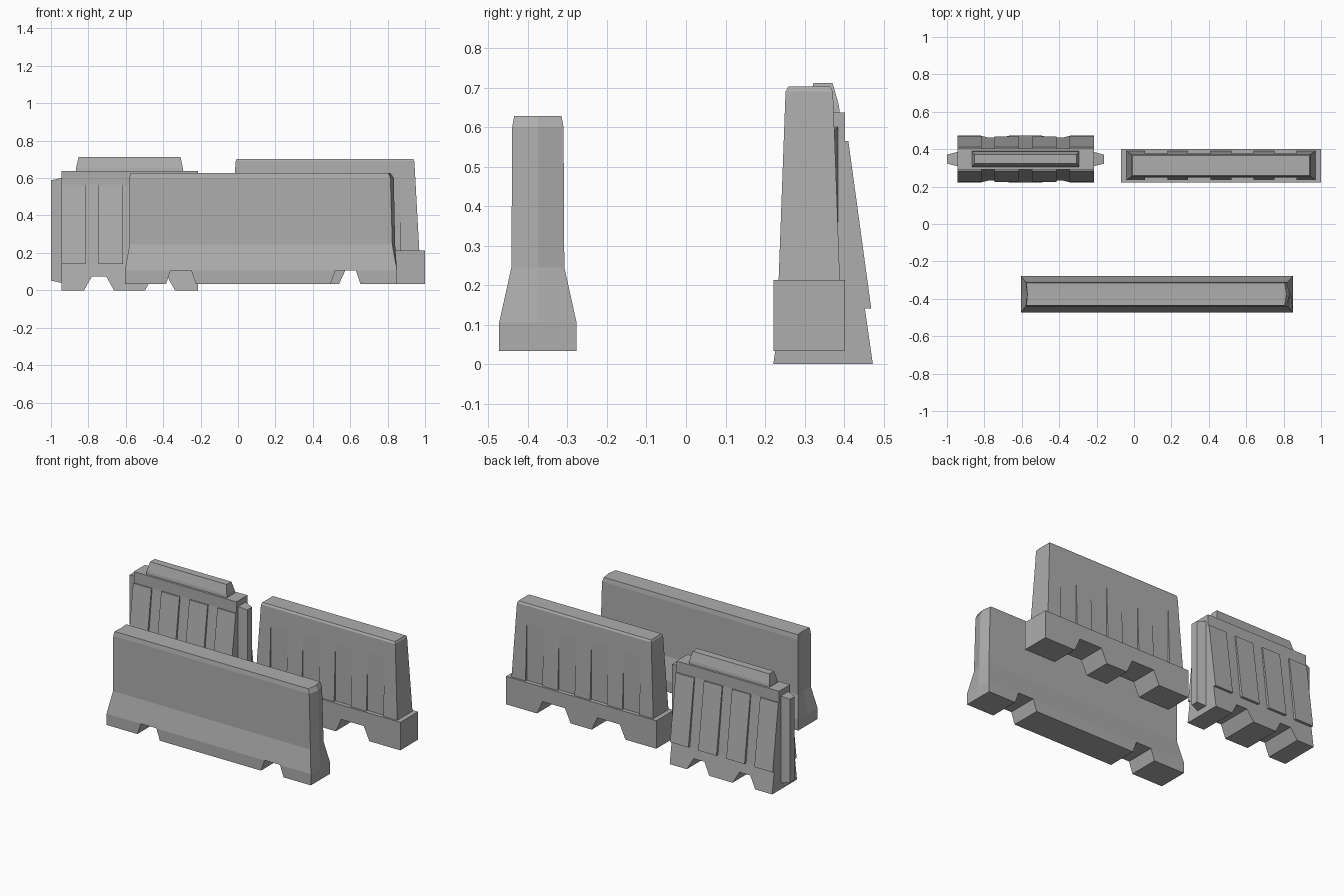
import bpy, bmesh

if "Cube" in bpy.data.objects:
    bpy.data.objects.remove(bpy.data.objects["Cube"])

grey = bpy.data.materials.new("concrete_grey")
grey.use_nodes = True
COLOR = (0.42, 0.42, 0.42, 1)
grey.diffuse_color = COLOR
grey.node_tree.nodes["Principled BSDF"].inputs["Base Color"].default_value = COLOR


def skin(name, rings):
    """Closed solid through a stack of equal-length point rings."""
    bm = bmesh.new()
    loops = [[bm.verts.new(p) for p in ring] for ring in rings]
    n = len(loops[0])
    for low, high in zip(loops, loops[1:]):
        for i in range(n):
            j = (i + 1) % n
            bm.faces.new((low[i], low[j], high[j], high[i]))
    bm.faces.new(loops[0][::-1])
    bm.faces.new(loops[-1])
    bmesh.ops.recalc_face_normals(bm, faces=bm.faces)
    mesh = bpy.data.meshes.new(name)
    bm.to_mesh(mesh)
    bm.free()
    mesh.materials.append(grey)
    obj = bpy.data.objects.new(name, mesh)
    bpy.context.collection.objects.link(obj)
    return obj


def loft(name, yc, levels):
    """Levels are (z, x min, x max, half depth)."""
    return skin(name, [[(a, yc - h, z), (b, yc - h, z), (b, yc + h, z), (a, yc + h, z)]
                       for z, a, b, h in levels])


def box(name, x0, x1, y0, y1, z0, z1):
    return loft(name, (y0 + y1) / 2, [(z, x0, x1, (y1 - y0) / 2) for z in (z0, z1)])


def cut(obj, cutters):
    """Subtract the cutters and bake the result."""
    for c in cutters:
        mod = obj.modifiers.new("cut", "BOOLEAN")
        mod.operation = "DIFFERENCE"
        mod.solver = "EXACT"
        mod.object = c
    bpy.context.view_layer.update()
    graph = bpy.context.evaluated_depsgraph_get()
    baked = bpy.data.meshes.new_from_object(obj.evaluated_get(graph))
    obj.modifiers.clear()
    obj.data = baked
    for c in cutters:
        bpy.data.objects.remove(c)


def foot_notch(yc, x0, x1, slant, z0, z1):
    """Trapezoid channel running through the base from front to back."""
    d = slant / (z1 - z0) * 0.05
    return loft("notch_cutter", yc, [(z0 - 0.05, x0 - d, x1 + d, 0.3),
                                     (z1, x0 + slant, x1 - slant, 0.3)])


# Long flared barrier with interlocking ends
YA = -0.375
levels = [(0.033, -0.605, 0.85, 0.098, 0), (0.105, -0.605, 0.85, 0.098, 0),
          (0.245, -0.58, 0.825, 0.067, 0.015), (0.6, -0.58, 0.815, 0.065, 0.018),
          (0.628, -0.575, 0.805, 0.06, 0.01)]
long_barrier = skin("long_barrier", [
    [(a, YA - h, z), (b, YA - h, z), (b + k, YA, z),
     (b, YA + h, z), (a, YA + h, z), (a + k / 2, YA, z)]
    for z, a, b, h, k in levels])
cut(long_barrier, [foot_notch(YA, x, x + 0.16, 0.025, 0.033, 0.106)
                   for x in (-0.385, 0.495)])

# Ribbed barrier on a box base
XB, YB = 0.465, 0.312
base = box("ribbed_barrier_base", XB - 0.535, XB + 0.535, YB - 0.09, YB + 0.09, 0.033, 0.213)
cut(base, [foot_notch(YB, XB + c - 0.12, XB + c + 0.12, 0.04, 0.033, 0.12)
           for c in (-0.195, 0.195)])
body = loft("ribbed_barrier_body", YB, [
    (0.2, XB - 0.505, XB + 0.505, 0.078), (0.69, XB - 0.478, XB + 0.478, 0.06),
    (0.702, XB - 0.472, XB + 0.472, 0.053)])
recesses = []
for i in range(4):
    x = XB + (i - 1.5) * 0.23
    for side in (-1, 1):
        y0, y1 = sorted((YB + side * 0.064, YB + side * 0.15))
        recesses.append(box("recess_cutter", x - 0.06, x + 0.06, y0, y1, 0.1, 0.66))
cut(body, recesses)

# Panelled barrier with a handle on top
XC, YC, W = -0.58, 0.347, 0.365
shell = loft("panelled_barrier_body", YC, [
    (0, XC - W, XC + W, 0.126), (0.14, XC - W, XC + W, 0.106),
    (0.565, XC - W, XC + W, 0.056), (0.637, XC - W, XC + W, 0.056)])
cut(shell, [foot_notch(YC, XC + c - 0.08, XC + c + 0.08, 0.042, 0, 0.075)
            for c in (-0.163, 0.163)])
loft("panelled_barrier_handle", YC, [
    (0.63, XC - 0.288, XC + 0.288, 0.043), (0.655, XC - 0.285, XC + 0.285, 0.04),
    (0.712, XC - 0.273, XC + 0.273, 0.024)])

# Raised sloping panels on both faces
for i in range(4):
    x = XC + (i - 1.5) * 0.2
    for side, face in ((-1, "front"), (1, "back")):
        skin(f"raised_panel_{face}_{i + 1}", [
            [(x + dx, YC + side * y, z)
             for y, z in ((0.1, 0.14), (0.122, 0.14), (0.064, 0.565), (0.05, 0.565))]
            for dx in (-0.065, 0.065)])

# Wedge-shaped connecting tongues at both ends
for side, end in ((-1, "right"), (1, "left")):
    skin(f"connecting_tongue_{end}", [
        [(XC + side * x, YC + dy * h, z)
         for dy, z in ((-1, z0), (1, z0), (1, z1), (-1, z1))]
        for x, h, z0, z1 in ((W - 0.01, 0.04, 0.04, 0.602), (W, 0.038, 0.04, 0.6),
                             (0.42, 0.024, 0.052, 0.588))])
